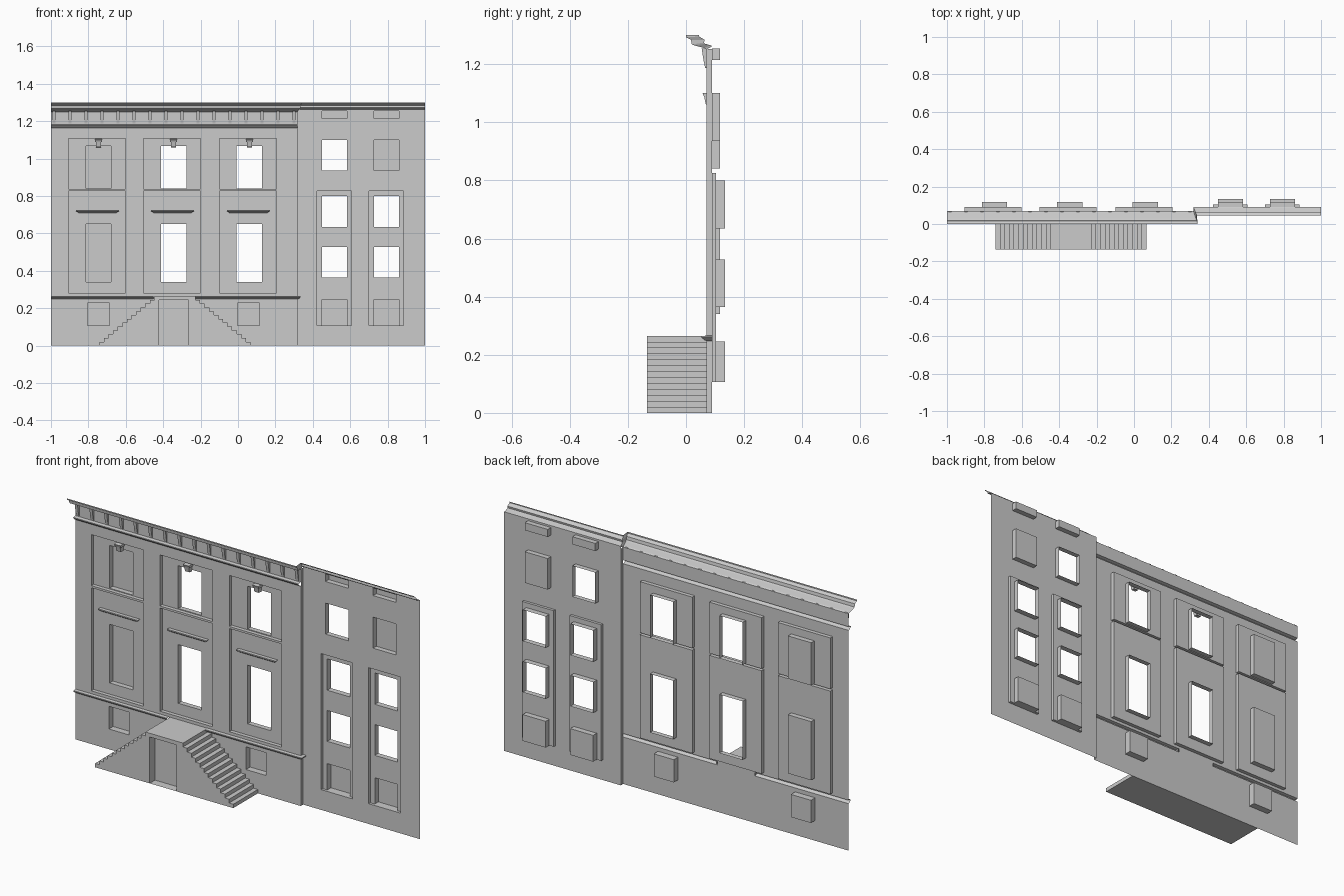
import bpy

if "Cube" in bpy.data.objects:
    bpy.data.objects.remove(bpy.data.objects["Cube"])

LEFT_Y, RIGHT_Y, CORNER = 0.07, 0.09, 0.318


def make(name, verts, faces):
    me = bpy.data.meshes.new(name)
    me.from_pydata(verts, [], faces)
    me.update()
    ob = bpy.data.objects.new(name, me)
    bpy.context.collection.objects.link(ob)
    return ob


def sheet(name, y, rect, holes=()):
    """Flat wall facing -y with rectangular holes; rect = (x0, x1, z0, z1)."""
    xs = sorted({v for r in (rect, *holes) for v in r[:2]})
    zs = sorted({v for r in (rect, *holes) for v in r[2:]})
    verts = [(x, y, z) for z in zs for x in xs]
    n, faces = len(xs), []
    for j in range(len(zs) - 1):
        for i in range(n - 1):
            cx, cz = (xs[i] + xs[i + 1]) / 2, (zs[j] + zs[j + 1]) / 2
            if not any(h[0] < cx < h[1] and h[2] < cz < h[3] for h in holes):
                a = j * n + i
                faces.append((a, a + 1, a + n + 1, a + n))
    return make(name, verts, faces)


def recess(name, rect, y0, y1, is_open=False, holes=()):
    """Reveal going back from y0 to y1, closed by a back sheet unless open."""
    x0, x1, z0, z1 = rect
    ring = [(x0, z0), (x1, z0), (x1, z1), (x0, z1)]
    verts = [(x, y, z) for y in (y0, y1) for x, z in ring]
    make(name + "_reveal", verts,
         [(i, i + 4, (i + 1) % 4 + 4, (i + 1) % 4)[::-1] for i in range(4)])
    if not is_open:
        sheet(name + "_back", y1, rect, holes)


def loft(name, rings, caps=False):
    """Join rings of points with quads."""
    n = len(rings[0])
    verts = [p for r in rings for p in r]
    faces = []
    for k in range(len(rings) - 1):
        for i in range(n - 1):
            a = k * n + i
            faces.append((a, a + n, a + n + 1, a + 1))
    if caps:
        faces += [tuple(range(n)), tuple(range(len(verts) - n, len(verts)))[::-1]]
    return make(name, verts, faces)


def bar(name, x0, x1, prof, taper=0):
    """Extrude a (y, z) profile along x, the first point being taper narrower."""
    t = [taper if i < 2 else 0 for i in range(len(prof))]
    return loft(name, [[(x0 + d, y, z) for d, (y, z) in zip(t, prof)],
                       [(x1 - d, y, z) for d, (y, z) in zip(t, prof)]], True)


# main wing: panels, windows, ledges and keystones, column by column
wall_holes = []
for k, c in enumerate((-0.754, -0.3525, 0.053)):
    w, is_open = c + 0.008, k > 0
    low, up = (c - .153, c + .153, .281, .826), (c - .153, c + .153, .837, 1.107)
    low_win = (w - .068, w + .068, .34, .65)
    up_win = (w - .068, w + .068, .841, 1.067)
    wall_holes += [low, up]
    for tag, panel, win in (("lower", low, low_win), ("upper", up, up_win)):
        recess(f"{tag}_panel_{k}", panel, LEFT_Y, .09, False, [win])
        recess(f"{tag}_window_{k}", win, .09, .117, is_open)
    bar(f"ledge_{k}", c - .113, c + .118,
        [(.09, .708), (.082, .711), (.071, .719), (.071, .725), (.09, .725)], .015)
    bar(f"keystone_{k}", w - .013, w + .013,
        [(.09, 1.06), (.068, 1.062), (.062, 1.09), (.09, 1.09)])
    bar(f"keystone_cap_{k}", w - .018, w + .018,
        [(.09, 1.088), (.062, 1.088), (.057, 1.1), (.09, 1.104)])

# basement windows
for k, x in enumerate((-.804, -.002)):
    r = (x, x + .117, .107, .227)
    wall_holes.append(r)
    recess(f"basement_window_{k}", r, LEFT_Y, .105)

# belt course, interrupted by the stair landing, wrapping the corner
BELT = [(0, .248), (.006, .25), (.017, .259), (.017, .264), (0, .266)]
wall_holes += [(-1, -.452, .248, .266), (-.233, CORNER, .248, .266)]
loft("belt_course_left", [[(x, LEFT_Y - d, z) for d, z in BELT] for x in (-1, -.452)])
loft("belt_course_right", [
    [(-.233, LEFT_Y - d, z) for d, z in BELT],
    [(CORNER + d, LEFT_Y - d, z) for d, z in BELT],
    [(CORNER + d, RIGHT_Y, z) for d, z in BELT]])

# frieze moulding and main wall
FRIEZE = [(.07, 1.164), (.062, 1.166), (.052, 1.176), (.052, 1.18), (.07, 1.183)]
wall_holes.append((-1, CORNER, 1.164, 1.183))
loft("frieze_moulding", [[(x, y, z) for y, z in FRIEZE] for x in (-1, CORNER)])
sheet("main_wall", LEFT_Y, (-1, CORNER, 0, 1.252), wall_holes)
loft("corner_return", [[(CORNER, LEFT_Y, z) for z in (0, 1.252)],
                       [(CORNER, RIGHT_Y, z) for z in (0, 1.252)]])

# cornice brackets
for k in range(16):
    x = -.985 + k * .0857
    bar(f"bracket_{k}", x - .008, x + .008,
        [(.07, 1.187), (.066, 1.187), (.06, 1.215), (.054, 1.254), (.07, 1.254)])

# side wing windows
side_holes = []
for k, c in enumerate((.516, .794)):
    def win(z0, z1):
        return (c - .067, c + .067, z0, z1)
    vent, top = win(1.214, 1.254), win(.936, 1.10)
    panel = (c - .093, c + .092, .107, .826)
    lower = [win(.634, .80), win(.364, .527), win(.107, .246)]
    side_holes += [vent, top, panel]
    recess(f"attic_vent_{k}", vent, RIGHT_Y, .117)
    recess(f"side_top_window_{k}", top, RIGHT_Y, .117, k == 0)
    recess(f"side_panel_{k}", panel, RIGHT_Y, .104, False, lower)
    for j, r in enumerate(lower):
        recess(f"side_window_{k}_{j}", r, .104, .134, j < 2)
sheet("side_wall", RIGHT_Y, (CORNER, 1, 0, 1.264), side_holes)

# roof cornice: deep on the main wing, shallower on the side wing
MAIN = [(.07, 1.25), (.062, 1.256), (.03, 1.264), (.02, 1.268), (.017, 1.284),
        (.0, 1.293), (.0, 1.30)]
SIDE = [(.09, 1.262), (.085, 1.265), (.066, 1.27), (.062, 1.274), (.064, 1.284),
        (.045, 1.295), (.045, 1.30)]
loft("cornice", [
    [(-1, y, z) for y, z in MAIN],
    [(CORNER + (LEFT_Y - y) * .32, y, z) for y, z in MAIN],
    [(CORNER + (RIGHT_Y - y) * .4, y, z) for y, z in SIDE],
    [(1, y, z) for y, z in SIDE]])

# double staircase: stepped front and treads, mirrored about the landing
SX, FRONT, STEPS = -.337, -.135, 12
RUN, RISE, HALF = .0245, .265 / 13, .11
door = (-.422, -.265, 0, .245)
sheet("stair_front", FRONT, (SX - HALF, SX + HALF, 0, .265), [door])
recess("stair_door", door, FRONT, FRONT + .045)
outline = []
for i in range(STEPS + 1):
    d = HALF + (STEPS - i) * RUN
    outline += [(d, i * RISE), (d, (i + 1) * RISE)]
outline += [(-d, z) for d, z in reversed(outline)]
loft("stair_treads", [[(SX + d, y, z) for d, z in outline] for y in (LEFT_Y, FRONT)])
end = HALF + STEPS * RUN
make("stair_base", [(SX - end, FRONT, 0), (SX - end, LEFT_Y, 0),
                    (SX + end, LEFT_Y, 0), (SX + end, FRONT, 0)], [(0, 1, 2, 3)])
for side, s in (("left", -1), ("right", 1)):
    for i in range(STEPS):
        a = HALF + (STEPS - i) * RUN
        x0, x1 = sorted((SX + s * a, SX + s * (a - RUN)))
        sheet(f"stair_side_{side}_{i}", FRONT, (x0, x1, 0, (i + 1) * RISE))
